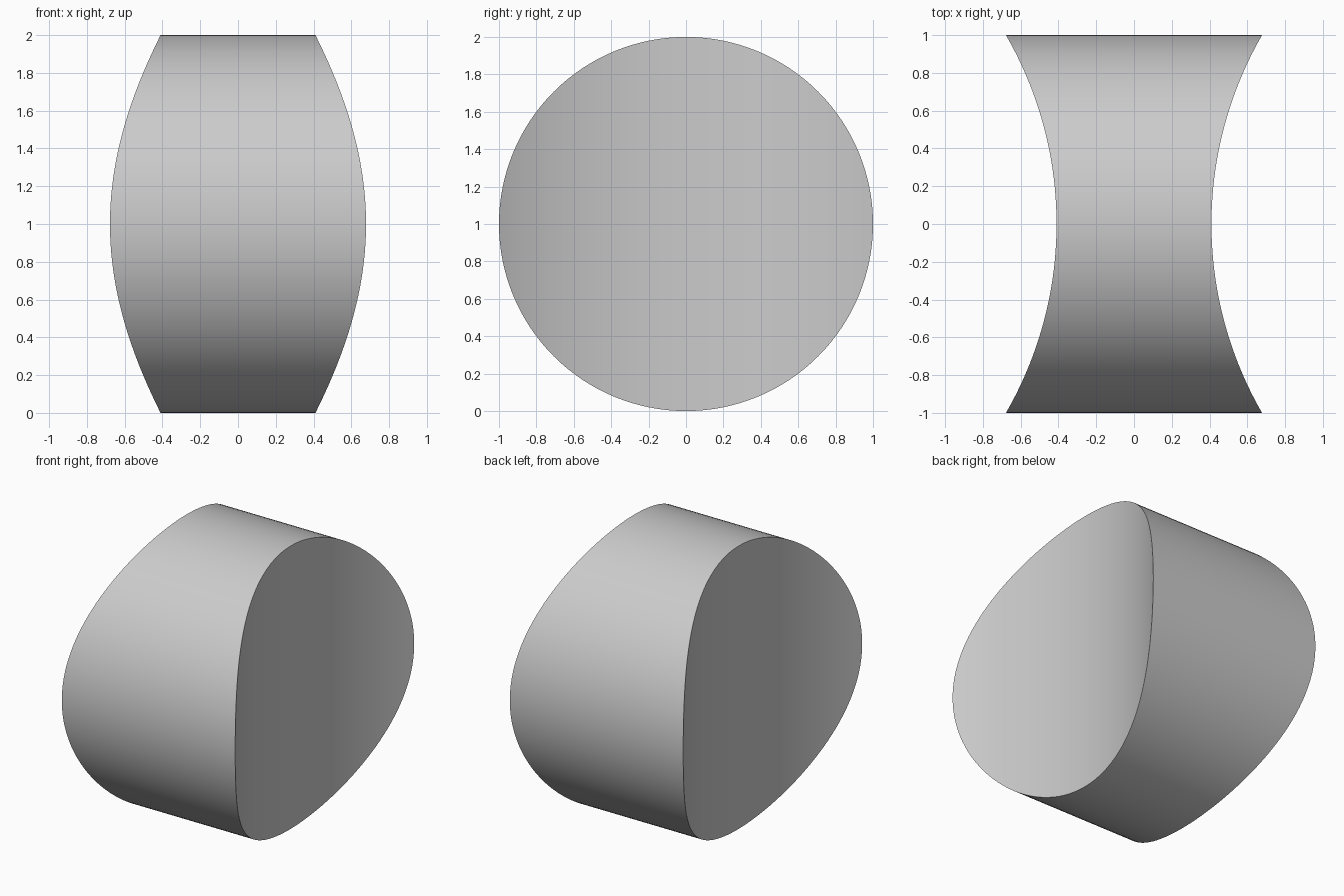
import bpy, bmesh, math

if "Cube" in bpy.data.objects:
    bpy.data.objects.remove(bpy.data.objects["Cube"])

N = 128          # sides of the round body
R = 2.0          # radius of the hollowed ends
WAIST = 0.41     # half thickness at the middle


def half_width(y):
    return WAIST + R - math.sqrt(R * R - y * y)


bm = bmesh.new()

# Two rims: a unit circle wrapped on the hollow end surfaces
rims = []
for side in (-1, 1):
    rim = []
    for i in range(N):
        a = 2 * math.pi * i / N
        y = math.cos(a)
        rim.append(bm.verts.new((side * half_width(y), y, 1 + math.sin(a))))
    rims.append(rim)

# Round wall between the rims
left, right = rims
for i in range(N):
    j = (i + 1) % N
    bm.faces.new((left[i], left[j], right[j], right[i]))

# Concave ends, made of vertical strips
for rim in rims:
    for i in range(N // 2):
        strip = [rim[i], rim[i + 1], rim[-i - 1], rim[-i % N]]
        bm.faces.new(list(dict.fromkeys(strip)))

bmesh.ops.recalc_face_normals(bm, faces=bm.faces)
mesh = bpy.data.meshes.new("concave_ended_drum")
bm.to_mesh(mesh)
bm.free()

drum = bpy.data.objects.new("concave_ended_drum", mesh)
bpy.context.collection.objects.link(drum)
bpy.context.view_layer.objects.active = drum
drum.select_set(True)
bpy.ops.object.shade_smooth_by_angle(angle=math.radians(30))
